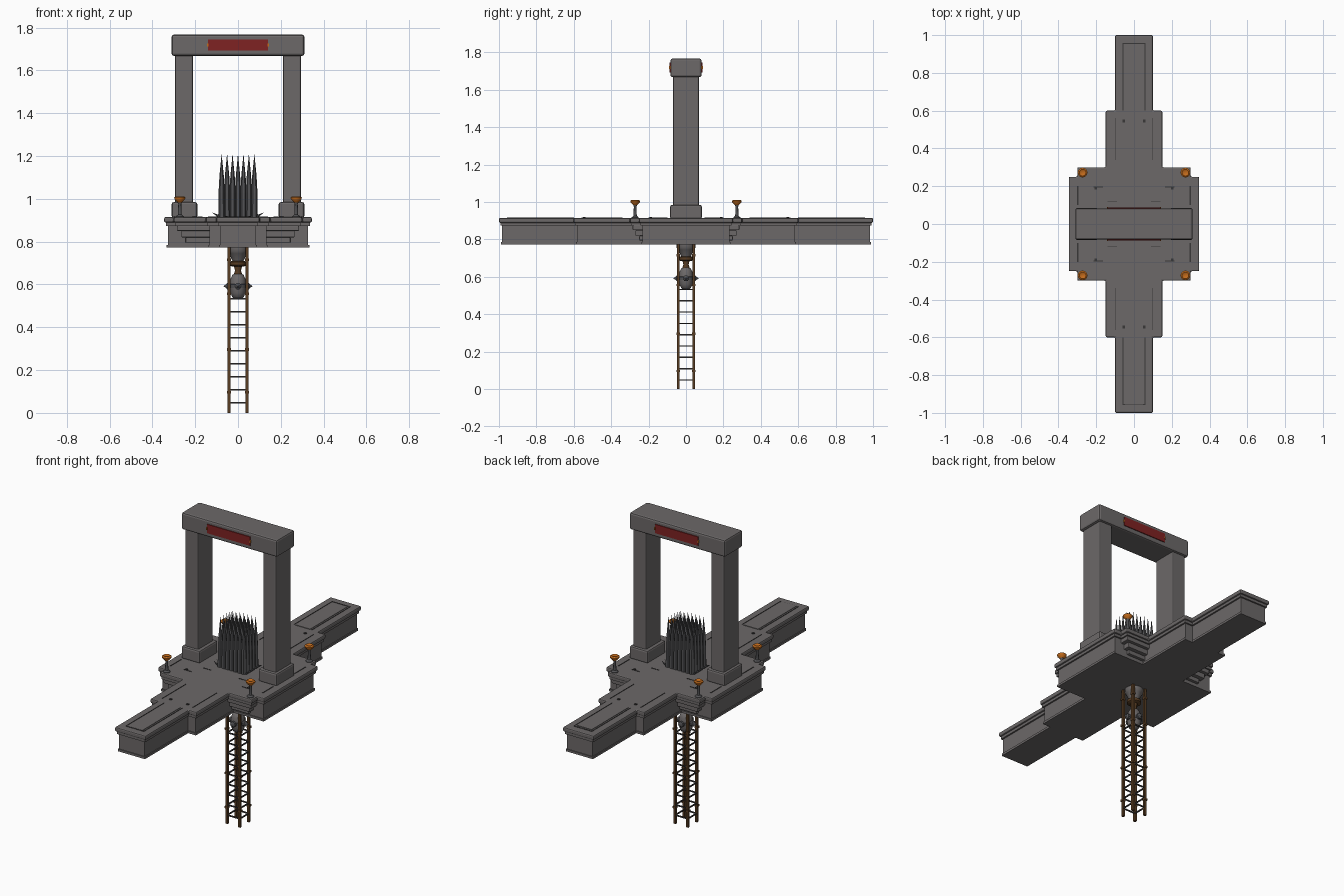
import bpy, bmesh, math
from mathutils import Vector

cube = bpy.data.objects.get("Cube")
if cube:
    bpy.data.objects.remove(cube)


def material(name, rgb):
    m = bpy.data.materials.new(name)
    m.use_nodes = True
    m.diffuse_color = (*rgb, 1)
    m.node_tree.nodes["Principled BSDF"].inputs["Base Color"].default_value = (*rgb, 1)
    return m


STONE = material("grey stone", (0.15, 0.14, 0.14))
IRON = material("dark iron", (0.085, 0.085, 0.09))
SEAM = material("dark seam", (0.04, 0.038, 0.038))
RED = material("deep red", (0.21, 0.016, 0.016))
FLAME = material("amber", (0.55, 0.15, 0.012))
WOOD = material("brown wood", (0.095, 0.045, 0.016))


def finish(name, bm, mat, bevel=0, smooth=False):
    bmesh.ops.recalc_face_normals(bm, faces=bm.faces)
    me = bpy.data.meshes.new(name)
    bm.to_mesh(me)
    bm.free()
    me.materials.append(mat)
    ob = bpy.data.objects.new(name, me)
    bpy.context.collection.objects.link(ob)
    if bevel:
        mod = ob.modifiers.new("Bevel", "BEVEL")
        mod.width, mod.segments, mod.limit_method = bevel, 2, "ANGLE"
    if smooth:
        bpy.ops.object.select_all(action="DESELECT")
        ob.select_set(True)
        bpy.context.view_layer.objects.active = ob
        bpy.ops.object.shade_smooth_by_angle(angle=math.radians(40))
    return ob


def add_box(bm, x0, x1, y0, y1, z0, z1):
    verts = bmesh.ops.create_cube(bm, size=1)["verts"]
    for v in verts:
        v.co = Vector(((x0, x1)[v.co.x > 0], (y0, y1)[v.co.y > 0], (z0, z1)[v.co.z > 0]))


def boxes(name, mat, items, bevel=0):
    bm = bmesh.new()
    for b in items:
        add_box(bm, *b)
    return finish(name, bm, mat, bevel)


def mirrored(x0, x1, y0, y1, z0, z1):
    """Box repeated in all four quadrants."""
    return [(*sorted((sx * x0, sx * x1)), *sorted((sy * y0, sy * y1)), z0, z1)
            for sx in (-1, 1) for sy in (-1, 1)]


def add_lathe(bm, profile, centre, sides, axis=(0, 0, 1)):
    """Revolve (radius, height) pairs about an axis through centre."""
    turn = Vector((0, 0, 1)).rotation_difference(Vector(axis))
    rings = []
    for r, h in profile:
        rings.append([bm.verts.new(Vector(centre) + turn @ Vector(
            (r * math.cos(math.tau * i / sides), r * math.sin(math.tau * i / sides), h)))
            for i in range(sides)])
    for a, b in zip(rings, rings[1:]):
        for i in range(sides):
            j = (i + 1) % sides
            bm.faces.new((a[i], a[j], b[j], b[i]))
    bm.faces.new(rings[0])
    bm.faces.new(rings[-1])


def lathes(name, mat, profile, centres, sides=12, smooth=True):
    bm = bmesh.new()
    for c in centres:
        add_lathe(bm, profile, c, sides)
    return finish(name, bm, mat, 0, smooth)


# Stepped cross-shaped platform
ARMS = [(0.10, 1.0), (0.10, 0.6), (0.15, 0.6)]
DECK = ARMS + [(0.15, 0.30), (0.30, 0.30), (0.30, 0.25), (0.345, 0.25)]
WALL = ARMS + [(0.15, 0.25), (0.345, 0.25)]


def slab(name, quarter, inset, z0, z1, bevel=0):
    q = [(x - inset, y - inset) for x, y in quarter]
    loop = (q + [(x, -y) for x, y in reversed(q)]
            + [(-x, -y) for x, y in q] + [(-x, y) for x, y in reversed(q)])
    bm = bmesh.new()
    face = bm.faces.new([bm.verts.new((x, y, z0)) for x, y in loop])
    top = bmesh.ops.extrude_face_region(bm, geom=[face])["geom"]
    for v in top:
        if isinstance(v, bmesh.types.BMVert):
            v.co.z = z1
    return finish(name, bm, STONE, bevel)


slab("deck_rim", DECK, 0, 0.889, 0.915, 0.007)
slab("deck_moulding", DECK, 0.008, 0.874, 0.89)
slab("platform_wall", WALL, 0.017, 0.784, 0.875)
slab("platform_foot", WALL, 0.012, 0.772, 0.785)

# Stepped corbels in the inner corners
corbels = []
for x, y, z0, z1 in ((0.285, 0.285, 0.85, 0.875), (0.265, 0.27, 0.82, 0.85), (0.245, 0.25, 0.795, 0.82)):
    corbels += mirrored(0.12, x, 0.22, y, z0, z1)
boxes("corner_corbels", STONE, corbels, 0.004)

# Sunken-looking seams and raised panels on the deck
seams, panels = [], []
for s in (-1, 1):
    y0, y1 = sorted((s * 0.60, s * 0.955))
    panels.append((-0.048, 0.048, y0, y1 - 0.012 if s > 0 else y1, 0.914, 0.918))
    seams.append((-0.06, 0.06, *sorted((s * 0.953, s * 0.958)), 0.914, 0.917))
seams += mirrored(0.056, 0.06, 0.60, 0.956, 0.914, 0.917)
seams += mirrored(0.097, 0.101, 0.34, 0.56, 0.914, 0.917)
seams += mirrored(0.295, 0.301, 0.10, 0.20, 0.914, 0.917)
seams += mirrored(0.165, 0.215, 0.193, 0.198, 0.914, 0.917)
seams += mirrored(0.09, 0.14, 0.118, 0.123, 0.914, 0.917)
seams += mirrored(0.048, 0.062, 0.538, 0.552, 0.914, 0.919)
seams += mirrored(0.195, 0.208, 0.183, 0.196, 0.914, 0.919)
boxes("deck_panels", STONE, panels)
boxes("deck_seams", SEAM, seams)

# Gateway: plinths, pillars, lintel and plaques
for side, s in (("left", 1), ("right", -1)):
    px, bx = sorted((s * 0.21, s * 0.295)), sorted((s * 0.19, s * 0.31))
    boxes(side + "_pillar", STONE, [(*px, -0.07, 0.07, 0.95, 1.70)], 0.008)
    boxes(side + "_plinth", STONE, [(*bx, -0.085, 0.085, 0.91, 0.985)], 0.01)
boxes("lintel", STONE, [(-0.31, 0.31, -0.083, 0.083, 1.668, 1.767)], 0.01)
boxes("lintel_plaques", RED, [(-0.14, 0.14, *sorted((s * 0.08, s * 0.088)), 1.693, 1.745) for s in (-1, 1)])
boxes("plaque_clips", FLAME, [(*sorted((sx * 0.137, sx * 0.144)), *sorted((sy * 0.08, sy * 0.09)), 1.712, 1.726)
                              for sx in (-1, 1) for sy in (-1, 1)])

# Bed of tall spikes
spots = [((i - 3) * 0.0255, (j - 2) * 0.027, 0) for i in range(7) for j in range(5)]
lathes("spikes", IRON, [(0.016, 0.91), (0.0145, 1.03), (0.010, 1.11), (0.004, 1.17), (0.0005, 1.207)],
       spots, 6, False)
bm = bmesh.new()
for s in (-1, 1):
    for j in range(5):
        add_lathe(bm, [(0.007, 0), (0.0005, 0.04)], (s * 0.085, (j - 2) * 0.027, 0.915), 6, (s, 0, 0.6))
finish("small_side_spikes", bm, IRON)

# Corner lamps
corners = [(sx * 0.272, sy * 0.272, 0) for sx in (-1, 1) for sy in (-1, 1)]
lathes("lamp_stems", IRON, [(0.019, 0.91), (0.019, 0.918), (0.009, 0.926), (0.007, 0.975), (0.012, 0.988)], corners)
lathes("lamp_bowls", FLAME, [(0.011, 0.984), (0.025, 0.998), (0.026, 1.006), (0.018, 1.012), (0.012, 1.008)],
       corners)

# Lattice tower: posts, collars and rungs
boxes("tower_posts", WOOD, mirrored(0.034, 0.048, 0.034, 0.048, 0, 0.773))
boxes("post_collars", WOOD, [b for z in (0.09, 0.29, 0.55, 0.71)
                             for b in mirrored(0.032, 0.051, 0.032, 0.051, z, z + 0.012)])
rungs = []
for k in range(9):
    z = 0.045 + k * 0.0605
    for s in (-1, 1):
        a, b = sorted((s * 0.038, s * 0.044))
        rungs += [(-0.04, 0.04, a, b, z, z + 0.007), (a, b, -0.04, 0.04, z, z + 0.007)]
boxes("tower_rungs", SEAM, rungs)

# Hoist under the platform: funnel, wooden ring, barrel with bands and studs
centre = [(0, 0, 0)]
lathes("hoist_funnel", STONE, [(0.02, 0.695), (0.026, 0.71), (0.042, 0.745), (0.05, 0.755), (0.05, 0.775)],
       centre, 16)
lathes("hoist_ring", WOOD, [(0.03, 0.685), (0.038, 0.69), (0.038, 0.705), (0.03, 0.71)], centre, 16)
lathes("hoist_neck", WOOD, [(0.022, 0.64), (0.014, 0.665), (0.022, 0.70)], centre)
lathes("hoist_barrel", STONE, [(0.012, 0.53), (0.026, 0.54), (0.035, 0.56), (0.038, 0.592),
                               (0.035, 0.625), (0.026, 0.645), (0.012, 0.652)], centre, 20)
lathes("barrel_band", IRON, [(0.036, 0.582), (0.040, 0.584), (0.040, 0.6), (0.036, 0.602)], centre, 20)
bm = bmesh.new()
for d in ((1, 0, 0), (-1, 0, 0), (0, 1, 0), (0, -1, 0)):
    add_lathe(bm, [(0.016, 0.03), (0.016, 0.05), (0.008, 0.056), (0.001, 0.068)], (0, 0, 0.592), 10, d)
finish("barrel_studs", bm, IRON)
